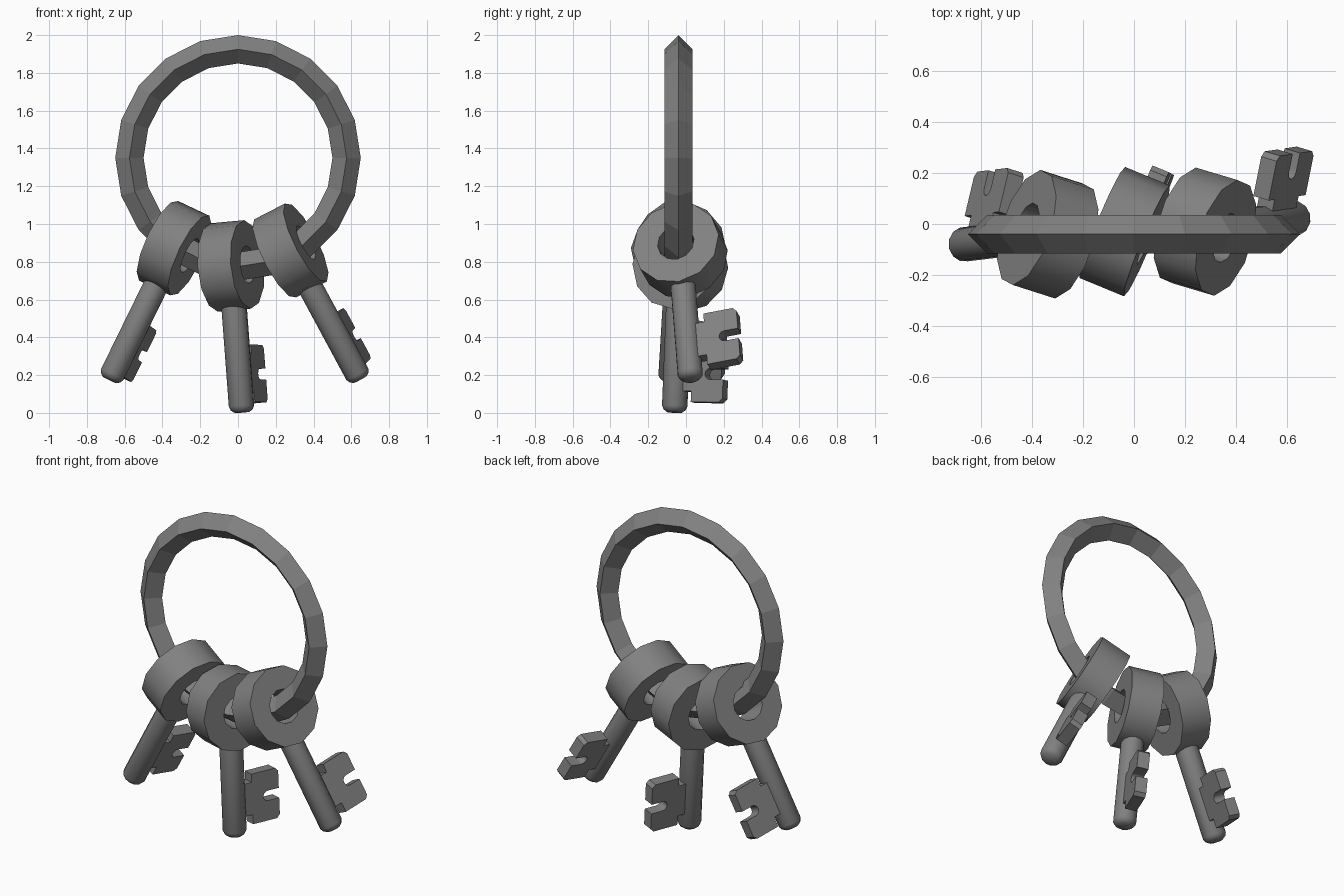
import bpy, bmesh, math
from mathutils import Vector, Matrix

cube = bpy.data.objects.get("Cube")
if cube:
    bpy.data.objects.remove(cube, do_unlink=True)

metal = bpy.data.materials.new("grey_metal")
metal.use_nodes = True
GREY = (0.22, 0.22, 0.22, 1)
metal.diffuse_color = GREY
metal.node_tree.nodes["Principled BSDF"].inputs["Base Color"].default_value = GREY


def finish(bm, name, matrix, smooth_angle=None):
    """Turn a bmesh into a placed, coloured object."""
    bmesh.ops.recalc_face_normals(bm, faces=bm.faces)
    mesh = bpy.data.meshes.new(name)
    bm.to_mesh(mesh)
    bm.free()
    mesh.materials.append(metal)
    ob = bpy.data.objects.new(name, mesh)
    bpy.context.collection.objects.link(ob)
    ob.matrix_world = matrix
    if smooth_angle:
        bpy.ops.object.select_all(action="DESELECT")
        ob.select_set(True)
        bpy.context.view_layer.objects.active = ob
        bpy.ops.object.shade_smooth_by_angle(angle=math.radians(smooth_angle))
    return ob


def lathe(name, profile, axis, sides, matrix, smooth_angle=None, closed=True):
    """Spin a profile of (x, y, z) points around an axis through the origin."""
    bm = bmesh.new()
    verts = [bm.verts.new(p) for p in profile]
    edges = [bm.edges.new(pair) for pair in zip(verts, verts[1:])]
    if closed:
        edges.append(bm.edges.new((verts[-1], verts[0])))
    bmesh.ops.spin(bm, geom=verts + edges, cent=(0, 0, 0), axis=axis,
                   angle=math.tau, steps=sides, use_merge=True)
    bmesh.ops.remove_doubles(bm, verts=bm.verts, dist=0.0005)
    return finish(bm, name, matrix, smooth_angle)


def bit_outline():
    """Toothed blade: a block on a neck, with a round-ended slot outside."""
    inner, outer = 0.105, 0.285
    top, bottom, mid, gap = -0.42, -0.725, -0.575, 0.03
    cut = 0.02
    pts = [(0.03, top - 0.05), (inner, top - 0.05), (inner, top),
           (outer - cut, top), (outer, top - cut), (outer, mid + gap)]
    for i in range(7):
        a = math.pi / 2 + math.pi * i / 6
        pts.append((0.21 + gap * math.cos(a), mid + gap * math.sin(a)))
    pts += [(outer, mid - gap), (outer, bottom + cut), (outer - cut, bottom),
            (inner, bottom), (inner, bottom + 0.058), (0.03, bottom + 0.058)]
    return pts


def make_key(side, centre, down, bit_dir):
    # Local frame: x towards the bit, y through the bow, z up the shaft
    z = -Vector(down).normalized()
    x = Vector(bit_dir)
    x = (x - z * x.dot(z)).normalized()
    y = z.cross(x)
    place = Matrix.Translation(centre) @ Matrix((x, y, z)).transposed().to_4x4()

    # Bow: thick band with a small hole
    r, hole, half = 0.235, 0.1, 0.095
    lathe(side + "_key_bow", [(0, -half, hole), (0, -half, r), (0, half, r), (0, half, hole)],
          (0, 1, 0), 12, place, 40)

    # Shaft: round bar with a blunted tip
    lathe(side + "_key_shaft",
          [(0, 0, -0.19), (0.068, 0, -0.19), (0.068, 0, -0.745),
           (0.058, 0, -0.765), (0.04, 0, -0.778), (0, 0, -0.78)],
          (0, 0, 1), 12, place, 40, closed=False)

    # Bit: flat toothed blade
    bm = bmesh.new()
    t = 0.035
    face = bm.faces.new([bm.verts.new((u, -t, v)) for u, v in bit_outline()])
    grown = bmesh.ops.extrude_face_region(bm, geom=[face])["geom"]
    bmesh.ops.translate(bm, vec=(0, 2 * t, 0),
                        verts=[g for g in grown if isinstance(g, bmesh.types.BMVert)])
    finish(bm, side + "_key_bit", place, 35)


# Large carrying ring with a diamond section
R, m = 0.575, 0.075
lathe("carrying_ring", [(0, 0, R + m), (0, m, R), (0, 0, R - m), (0, -m, R)],
      (0, 1, 0), 20, Matrix.Translation((0, -0.04, 1.35)))

# Three hanging keys
make_key("right", (-0.338, -0.04, 0.872), (-0.49, -0.06, -1), (0.23, 1, -0.19))
make_key("middle", (-0.037, -0.03, 0.778), (0.075, -0.04, -1), (0.38, 0.92, 0))
make_key("left", (0.278, -0.03, 0.86), (0.54, 0.08, -1), (0.2, 1, 0.19))
